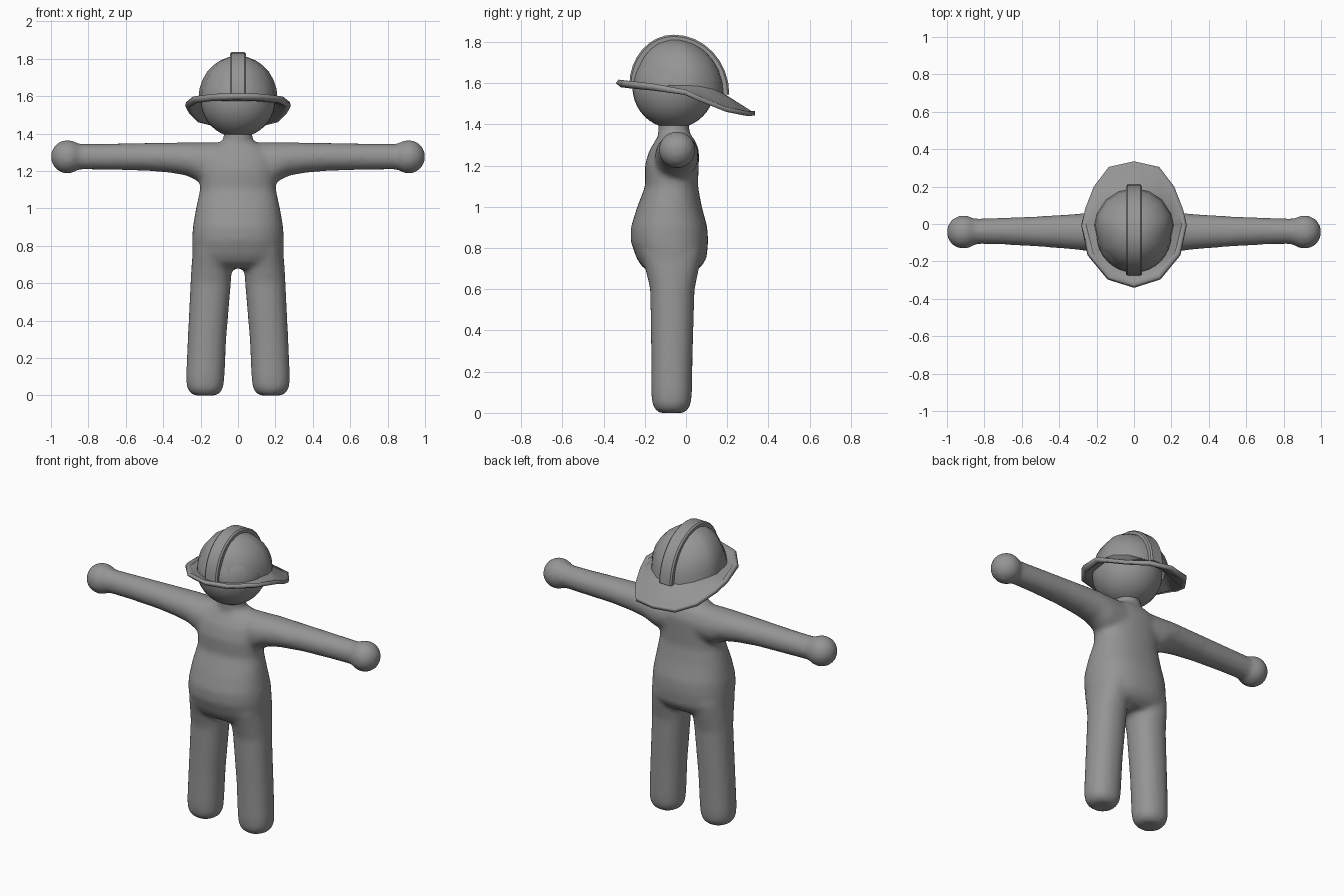
import bpy, bmesh, math
from mathutils import Vector

if "Cube" in bpy.data.objects:
    bpy.data.objects.remove(bpy.data.objects["Cube"])

grey = bpy.data.materials.new("plain grey")
grey.diffuse_color = (0.3, 0.3, 0.3, 1)
grey.use_nodes = True
grey.node_tree.nodes["Principled BSDF"].inputs["Base Color"].default_value = grey.diffuse_color


def finish(bm, name, angle=35):
    bmesh.ops.recalc_face_normals(bm, faces=bm.faces)
    mesh = bpy.data.meshes.new(name)
    bm.to_mesh(mesh)
    bm.free()
    mesh.materials.append(grey)
    ob = bpy.data.objects.new(name, mesh)
    bpy.context.collection.objects.link(ob)
    bpy.ops.object.select_all(action='DESELECT')
    ob.select_set(True)
    bpy.context.view_layer.objects.active = ob
    bpy.ops.object.shade_smooth_by_angle(angle=math.radians(angle))
    return ob


def bridge(bm, a, b, closed=True):
    n = len(a)
    for i in range(n if closed else n - 1):
        j = (i + 1) % n
        bm.faces.new((a[i], a[j], b[j], b[i]))


def loft(bm, rings, axis='z', power=2.0, n=32):
    """Closed tube through rings of (position, centre a, centre b, radius a, radius b)."""
    loops = []
    for t, ca, cb, ra, rb in rings:
        loop = []
        for i in range(n):
            c, s = math.cos(2 * math.pi * i / n), math.sin(2 * math.pi * i / n)
            a = ca + ra * math.copysign(abs(c) ** (2 / power), c)
            b = cb + rb * math.copysign(abs(s) ** (2 / power), s)
            loop.append(bm.verts.new((a, b, t) if axis == 'z' else (t, a, b)))
        loops.append(loop)
    for a, b in zip(loops, loops[1:]):
        bridge(bm, a, b)
    bm.faces.new(loops[0])
    bm.faces.new(loops[-1])


def ball(bm, centre, r, u=32, v=20):
    made = bmesh.ops.create_uvsphere(bm, u_segments=u, v_segments=v, radius=r)
    bmesh.ops.translate(bm, verts=made['verts'], vec=centre)


# Body: torso, neck, arms, hands and legs fused into one smooth skin
bm = bmesh.new()
loft(bm, [(0.68, 0, -0.07, 0.20, 0.10), (0.71, 0, -0.07, 0.235, 0.145),
          (0.75, 0, -0.07, 0.246, 0.17), (0.83, 0, -0.08, 0.246, 0.188),
          (0.90, 0, -0.082, 0.242, 0.186), (1.0, 0, -0.08, 0.225, 0.157),
          (1.10, 0, -0.07, 0.203, 0.128), (1.20, 0, -0.069, 0.205, 0.131),
          (1.27, 0, -0.058, 0.20, 0.122), (1.32, 0, -0.052, 0.16, 0.098),
          (1.36, 0, -0.055, 0.085, 0.07)], power=2.3)
loft(bm, [(1.25, 0, -0.06, 0.08, 0.08), (1.37, 0, -0.06, 0.078, 0.076),
          (1.46, 0, -0.06, 0.074, 0.074)])
for s in (-1, 1):
    loft(bm, [(s * 0.08, -0.045, 1.24, 0.10, 0.115), (s * 0.20, -0.045, 1.245, 0.106, 0.108),
              (s * 0.27, -0.042, 1.264, 0.10, 0.090), (s * 0.36, -0.041, 1.271, 0.092, 0.081),
              (s * 0.50, -0.04, 1.276, 0.082, 0.074), (s * 0.70, -0.038, 1.276, 0.072, 0.070),
              (s * 0.90, -0.04, 1.276, 0.066, 0.068)], axis='x')
    ball(bm, (s * 0.912, -0.043, 1.276), 0.090)
    loft(bm, [(0.0, s * 0.176, -0.07, 0.06, 0.06), (0.015, s * 0.176, -0.07, 0.083, 0.08),
              (0.045, s * 0.176, -0.07, 0.099, 0.095), (0.10, s * 0.175, -0.07, 0.103, 0.099),
              (0.30, s * 0.166, -0.068, 0.103, 0.101), (0.60, s * 0.146, -0.066, 0.108, 0.108),
              (0.68, s * 0.142, -0.067, 0.108, 0.126), (0.78, s * 0.135, -0.072, 0.106, 0.15)],
         power=2.2)
body = finish(bm, "body", 180)
remesh = body.modifiers.new("fuse", 'REMESH')
remesh.mode = 'VOXEL'
remesh.voxel_size = 0.014
remesh.use_smooth_shade = True
smooth = body.modifiers.new("blend", 'SMOOTH')
smooth.factor = 0.5
smooth.iterations = 10

# Head
bm = bmesh.new()
ball(bm, (0, -0.06, 1.58), 0.2)
finish(bm, "head", 180)

# Helmet shell: half outline of the brim edge from back to front, then mirrored
half = [(0, 0.335, 1.465), (0.135, 0.305, 1.462), (0.215, 0.20, 1.482), (0.262, 0.08, 1.53),
        (0.278, 0, 1.568), (0.24, -0.16, 1.598), (0.135, -0.285, 1.612), (0, -0.327, 1.617)]
edge = [Vector(p) for p in half]
edge += [Vector((-x, y, z)) for x, y, z in half[-2:0:-1]]
apex = Vector((0, -0.06, 1.815))


def base_point(p):
    """Point where the dome meets the brim, in line with a brim edge point."""
    d = Vector((p.x, p.y + 0.02, 0))
    ang = math.atan2(d.y, d.x)
    y = math.sin(ang) * (0.21 if d.y > 0 else 0.235) - 0.02
    z = 1.59 - 0.01 * (y + 0.2) - 1.0 * max(0, y - 0.03) ** 2 * 1.6
    return Vector((0.212 * math.cos(ang), y, z))


bm = bmesh.new()
base = [base_point(p) for p in edge]
loops = [[bm.verts.new(p) for p in edge]]
loops.append([bm.verts.new(p.lerp(b, 0.10 / (p - b).length * 0.22) - Vector((0, 0, 0.01)))
              for p, b in zip(edge, base)])
for k in range(7):
    t = k / 7 * math.pi / 2
    loops.append([bm.verts.new((apex.x + (b.x - apex.x) * math.cos(t),
                                apex.y + (b.y - apex.y) * math.cos(t),
                                b.z + (apex.z - b.z) * math.sin(t))) for b in base])
for a, b in zip(loops, loops[1:]):
    bridge(bm, a, b)
top = bm.verts.new(apex)
for i in range(len(edge)):
    bm.faces.new((loops[-1][i], loops[-1][(i + 1) % len(edge)], top))
bmesh.ops.recalc_face_normals(bm, faces=bm.faces)
if top.normal.z < 0 and top.link_faces[0].normal.z < 0:
    bmesh.ops.reverse_faces(bm, faces=bm.faces)
helmet = finish(bm, "helmet")
shell = helmet.modifiers.new("thickness", 'SOLIDIFY')
shell.thickness = 0.022
shell.offset = -1

# Raised crest band running over the helmet from front to back
front, back = base[7], base[0]
bm = bmesh.new()
rows = []
for k in range(17):
    t = math.pi * k / 16
    b = front if t < math.pi / 2 else back
    c, s = abs(math.cos(t)), math.sin(t)
    p = Vector((0, apex.y + (b.y - apex.y) * c, b.z + (apex.z - b.z) * s))
    out = Vector((0, -math.cos(t), s))
    rows.append([bm.verts.new(p + out * h + Vector((x, 0, 0))) for x, h in
                 ((-0.044, -0.015), (-0.044, 0.012), (-0.035, 0.02),
                  (0.035, 0.02), (0.044, 0.012), (0.044, -0.015))])
for a, b in zip(rows, rows[1:]):
    bridge(bm, a, b)
bm.faces.new(rows[0])
bm.faces.new(rows[-1])
finish(bm, "helmet_crest", 30)
